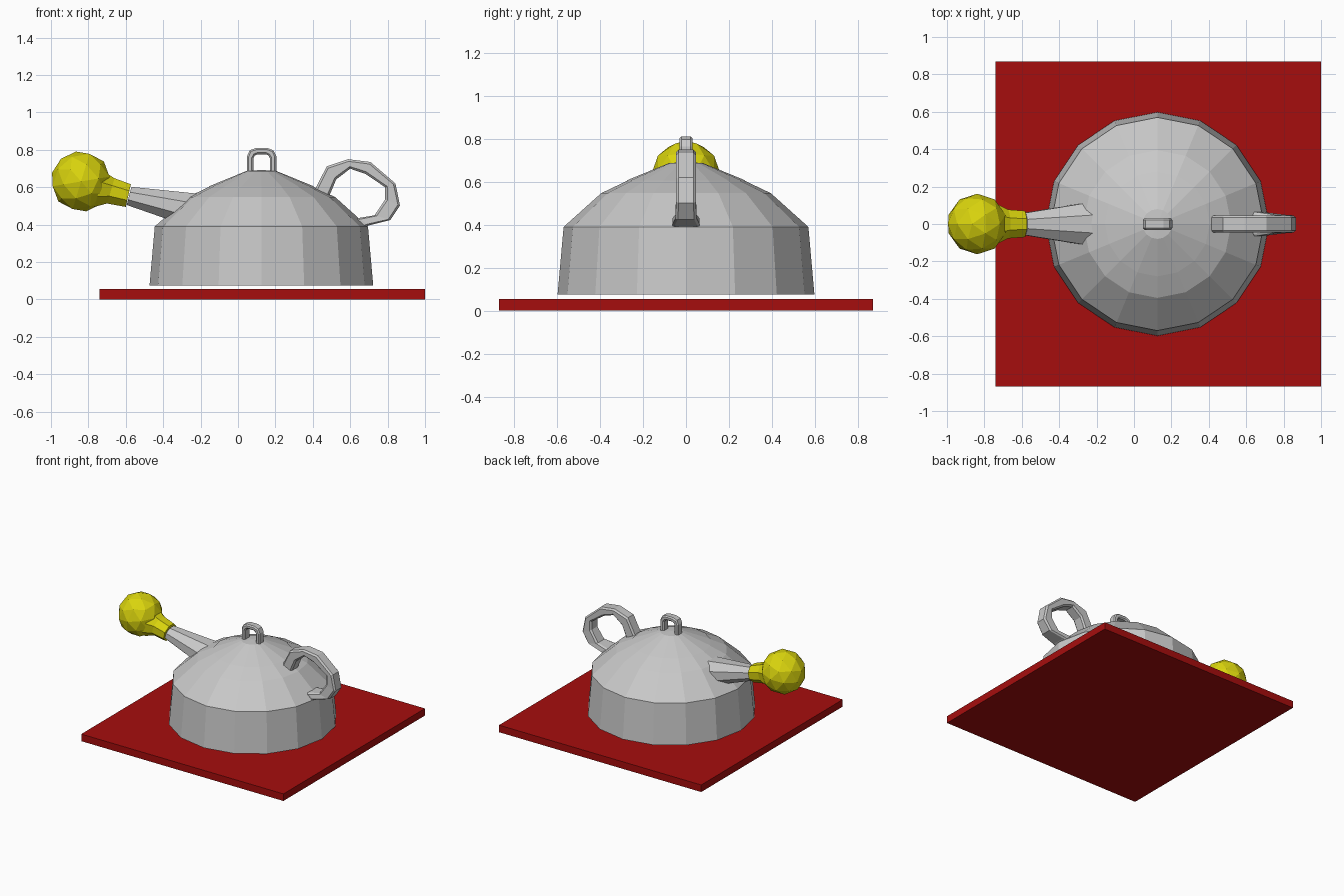
import bpy, bmesh, math
from mathutils import Vector, Matrix

if "Cube" in bpy.data.objects:
    bpy.data.objects.remove(bpy.data.objects["Cube"])


def material(name, rgb):
    m = bpy.data.materials.new(name)
    m.diffuse_color = (*rgb, 1)
    m.use_nodes = True
    m.node_tree.nodes["Principled BSDF"].inputs["Base Color"].default_value = m.diffuse_color
    return m


GREY = material("light_grey", (0.58, 0.58, 0.58))
YELLOW = material("yellow", (0.70, 0.66, 0.004))
RED = material("red", (0.38, 0.004, 0.004))


def finish(name, bm, mat):
    bmesh.ops.recalc_face_normals(bm, faces=bm.faces[:])
    me = bpy.data.meshes.new(name)
    bm.to_mesh(me)
    bm.free()
    me.materials.append(mat)
    ob = bpy.data.objects.new(name, me)
    bpy.context.collection.objects.link(ob)
    return ob


def loft(name, rings, mat):
    """Skin closed rings of points and cap both ends."""
    bm = bmesh.new()
    rows = [[bm.verts.new(p) for p in r] for r in rings]
    n = len(rows[0])
    for a, b in zip(rows, rows[1:]):
        for i in range(n):
            j = (i + 1) % n
            bm.faces.new((a[i], a[j], b[j], b[i]))
    bm.faces.new(rows[0])
    bm.faces.new(rows[-1])
    return finish(name, bm, mat)


def lathe(name, profile, mat, cx=0.125, sides=16):
    rings = []
    for r, z in profile:
        rings.append([Vector((cx + r * math.cos(i * math.tau / sides),
                              r * math.sin(i * math.tau / sides), z))
                      for i in range(sides)])
    return loft(name, rings, mat)


def strap(name, pairs, mat, chamfer=0.012):
    """Chamfered bar swept in the xz plane: (outer x, z, inner x, z, half width)."""
    rings = []
    for ox, oz, ix, iz, w in pairs:
        o, i = Vector((ox, 0, oz)), Vector((ix, 0, iz))
        d = (i - o).normalized() * chamfer
        y, yc = Vector((0, w, 0)), Vector((0, w - chamfer, 0))
        rings.append([o + yc, o + d + y, i - d + y, i + yc,
                      i - yc, i - d - y, o + d - y, o - yc])
    return loft(name, rings, mat)


def tube(name, stations, mat, sides=8):
    """Tube in the xz plane: (top x, z, bottom x, z, half width)."""
    rings = []
    k = 1 / math.cos(math.pi / sides)
    for tx, tz, bx, bz, w in stations:
        t, b = Vector((tx, 0, tz)), Vector((bx, 0, bz))
        c, up = (t + b) / 2, (t - b) / 2
        rings.append([c + up * k * math.cos(a) + Vector((0, w * k * math.sin(a), 0))
                      for a in [(i + 0.5) * math.tau / sides for i in range(sides)]])
    return loft(name, rings, mat)


# square base board
bm = bmesh.new()
bmesh.ops.create_cube(bm, size=1, matrix=Matrix.Translation((0.13, 0, 0.0275))
                      @ Matrix.Diagonal((1.74, 1.74, 0.055, 1)))
finish("base_board", bm, RED)

# pot body and overlapping lid
lathe("pot_body", [(0.598, 0.075), (0.57, 0.39), (0.395, 0.547), (0.265, 0.609)], GREY)
lathe("lid", [(0.28, 0.605), (0.08, 0.687), (0.004, 0.692)], GREY)

# arched lid loop
strap("lid_loop", [
    (0.048, 0.675, 0.082, 0.675, 0.031), (0.048, 0.765, 0.082, 0.755, 0.031),
    (0.062, 0.797, 0.09, 0.77, 0.031), (0.095, 0.81, 0.103, 0.776, 0.031),
    (0.158, 0.81, 0.15, 0.776, 0.031), (0.19, 0.797, 0.163, 0.77, 0.031),
    (0.205, 0.765, 0.171, 0.755, 0.031), (0.205, 0.675, 0.171, 0.675, 0.031)],
    GREY, chamfer=0.009)

# side handle
strap("side_handle", [
    (0.375, 0.53, 0.455, 0.49, 0.046), (0.413, 0.592, 0.49, 0.558, 0.046),
    (0.475, 0.712, 0.525, 0.642, 0.046), (0.59, 0.75, 0.60, 0.699, 0.046),
    (0.708, 0.735, 0.68, 0.672, 0.046), (0.842, 0.62, 0.787, 0.60, 0.046),
    (0.866, 0.502, 0.787, 0.535, 0.046), (0.815, 0.425, 0.73, 0.45, 0.05),
    (0.70, 0.396, 0.64, 0.435, 0.064), (0.64, 0.37, 0.58, 0.41, 0.064)], GREY)

# spout running into the dome
tube("spout", [(-0.57, 0.602, -0.595, 0.505, 0.06),
               (-0.18, 0.562, -0.22, 0.375, 0.122)], GREY)

# stretched neck of the bulb
tube("bulb_neck", [(-0.71, 0.68, -0.77, 0.495, 0.105),
                   (-0.66, 0.648, -0.70, 0.513, 0.077),
                   (-0.573, 0.616, -0.60, 0.495, 0.07)], YELLOW)

# faceted bulb, pole turned along the neck
bm = bmesh.new()
bmesh.ops.create_icosphere(bm, subdivisions=2, radius=0.162,
                           matrix=Matrix.Translation((-0.839, 0, 0.631))
                           @ Matrix.Rotation(math.radians(107), 4, 'Y'))
finish("bulb", bm, YELLOW)
